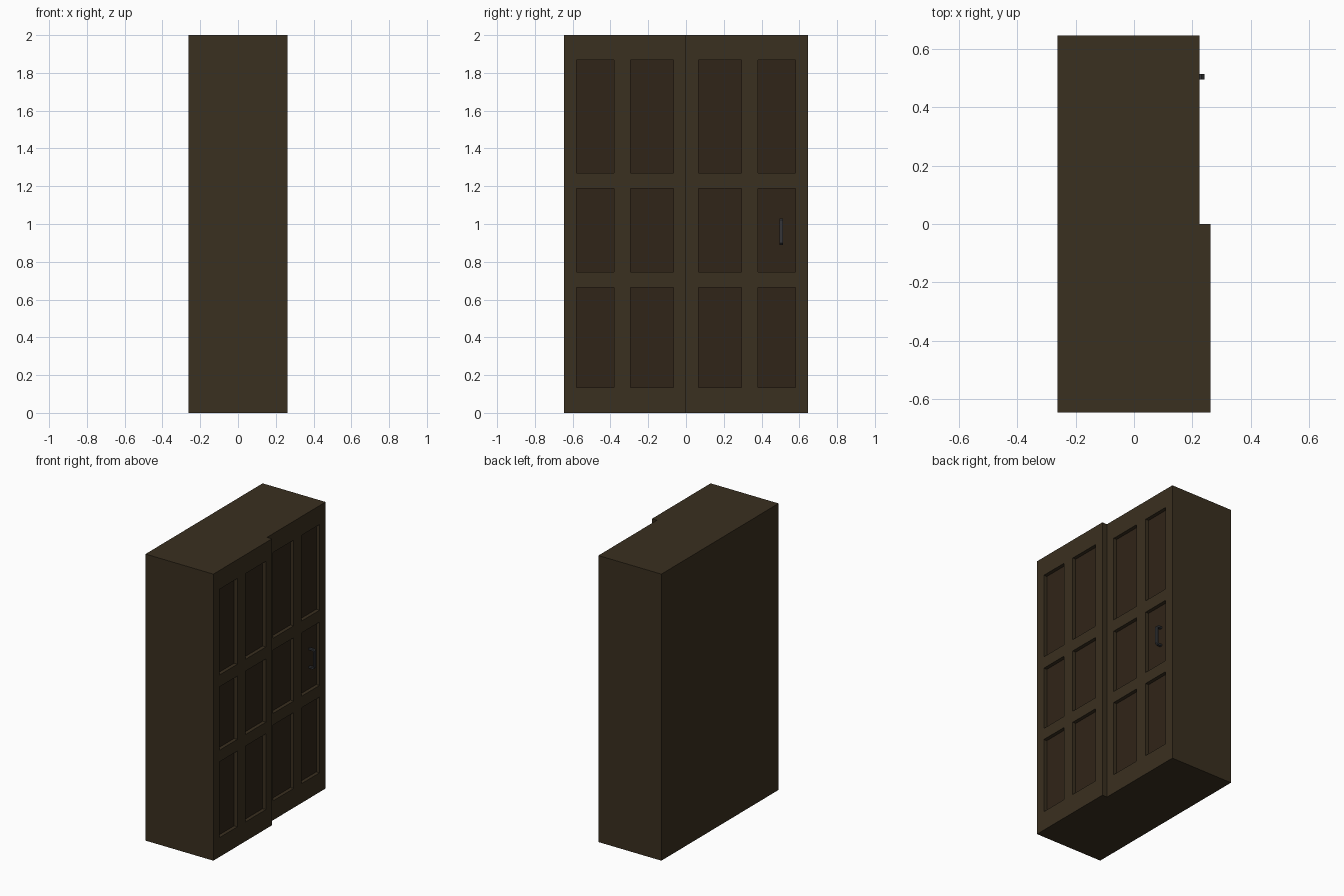
import bpy, bmesh

if "Cube" in bpy.data.objects:
    bpy.data.objects.remove(bpy.data.objects["Cube"])

X_BACK, X_REAR, X_FRONT = -0.262, 0.224, 0.262   # back, rear door face, front door face
HALF_Y, HEIGHT = 0.646, 2.0
DOOR_T, RECESS = 0.038, 0.025


def material(name, rgb):
    m = bpy.data.materials.new(name)
    m.diffuse_color = (*rgb, 1)
    m.use_nodes = True
    m.node_tree.nodes["Principled BSDF"].inputs["Base Color"].default_value = m.diffuse_color
    return m


wood = material("wood", (0.042, 0.029, 0.014))
panel_wood = material("panel_wood", (0.030, 0.018, 0.009))
metal = material("dark_metal", (0.035, 0.036, 0.040))


def finish(name, bm, *mats):
    bmesh.ops.recalc_face_normals(bm, faces=bm.faces[:])
    mesh = bpy.data.meshes.new(name)
    bm.to_mesh(mesh)
    bm.free()
    for m in mats:
        mesh.materials.append(m)
    ob = bpy.data.objects.new(name, mesh)
    bpy.context.collection.objects.link(ob)
    return ob


def extrude_profile(name, pts, offset, mat):
    bm = bmesh.new()
    face = bm.faces.new([bm.verts.new(p) for p in pts])
    ext = bmesh.ops.extrude_face_region(bm, geom=[face], use_keep_orig=True)
    bmesh.ops.translate(bm, vec=offset,
                        verts=[g for g in ext["geom"] if isinstance(g, bmesh.types.BMVert)])
    return finish(name, bm, mat)


# Cabinet body: stepped plan, each half ending behind its sliding door
xa, xb = X_FRONT - DOOR_T, X_REAR - DOOR_T
plan = [(X_BACK, -HALF_Y), (xa, -HALF_Y), (xa, 0), (xb, 0), (xb, HALF_Y), (X_BACK, HALF_Y)]
extrude_profile("cabinet_body", [(x, y, 0) for x, y in plan], (0, 0, HEIGHT), wood)


# Sliding door: grid of stiles and rails with six sunken panels
def door(name, x, side):
    ys = [0, 0.066, 0.293, 0.381, 0.579, HALF_Y]
    zs = [0, 0.135, 0.664, 0.745, 1.187, 1.27, 1.868, HEIGHT]
    bm = bmesh.new()
    v = [[bm.verts.new((x, side * y, z)) for z in zs] for y in ys]
    panels = []
    for i in range(len(ys) - 1):
        for j in range(len(zs) - 1):
            loop = [v[i][j], v[i + 1][j], v[i + 1][j + 1], v[i][j + 1]]
            f = bm.faces.new(loop if side > 0 else loop[::-1])
            if i % 2 and j % 2:
                panels.append(f)
    # door edges and back
    rim = [e for e in bm.edges if e.is_boundary]
    ext = bmesh.ops.extrude_edge_only(bm, edges=rim)["geom"]
    bmesh.ops.translate(bm, vec=(-DOOR_T, 0, 0),
                        verts=[g for g in ext if isinstance(g, bmesh.types.BMVert)])
    bmesh.ops.holes_fill(bm, edges=[e for e in bm.edges if e.is_boundary], sides=0)
    # sunken panels
    for f in panels:
        new = bmesh.ops.extrude_discrete_faces(bm, faces=[f])["faces"][0]
        bmesh.ops.translate(bm, vec=(-RECESS, 0, 0), verts=new.verts[:])
        new.material_index = 1
    finish(name, bm, wood, panel_wood)


door("front_sliding_door", X_FRONT, -1)
door("rear_sliding_door", X_REAR, 1)

# Bow handle standing on the recessed panel
floor = X_REAR - RECESS - 0.002
half = [(floor, 0.070), (0.231, 0.070), (0.241, 0.060)]
inner = [(0.230, 0.055), (0.226, 0.058), (floor, 0.058)]
outline = ([(x, -z) for x, z in half] + [(x, z) for x, z in half[::-1]]
           + [(x, z) for x, z in inner[::-1]] + [(x, -z) for x, z in inner])
extrude_profile("door_handle", [(x, 0.496, 0.96 + z) for x, z in outline], (0, 0.018, 0), metal)
